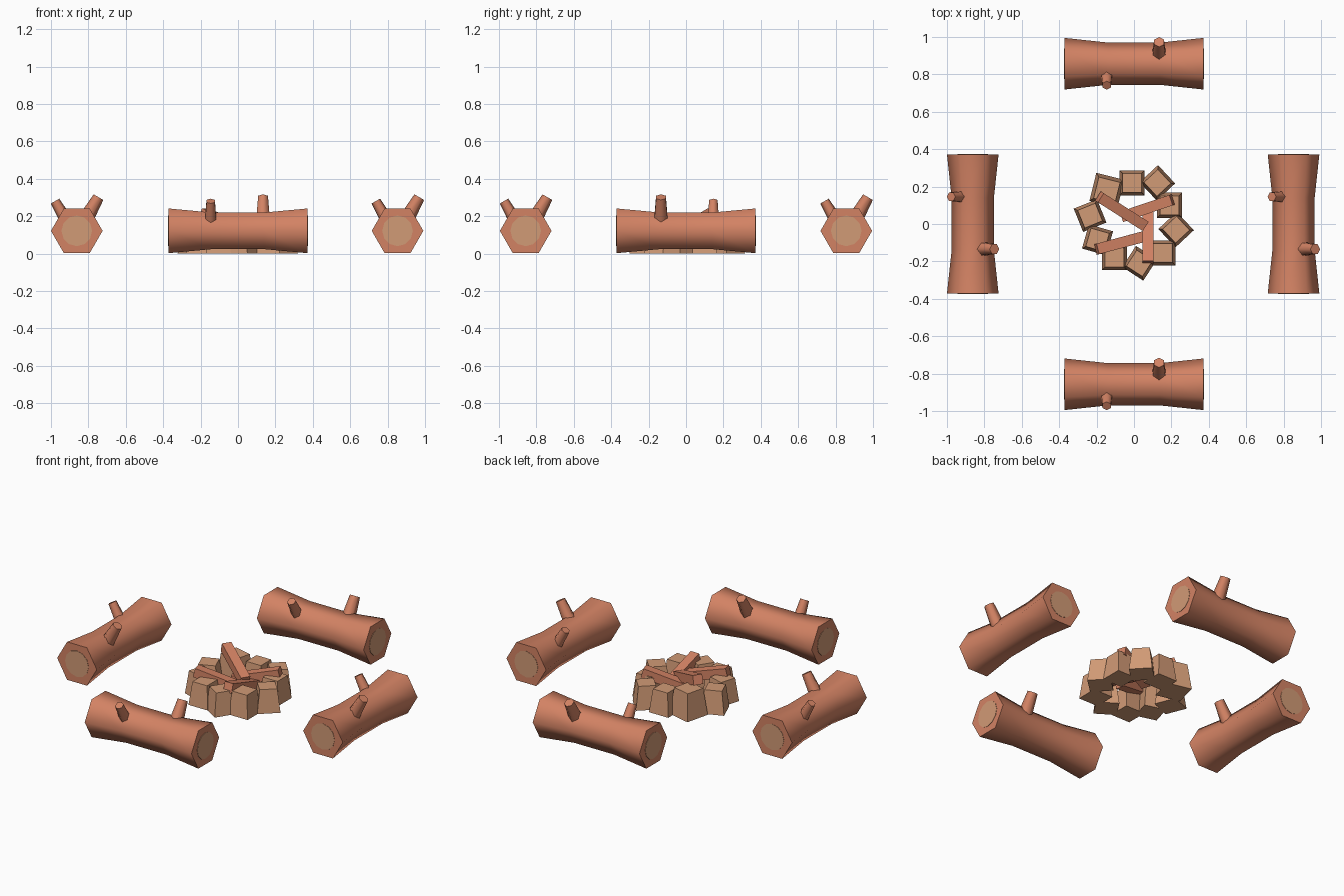
import bpy, bmesh, math
from mathutils import Matrix, Vector

cube = bpy.data.objects.get("Cube")
if cube:
    bpy.data.objects.remove(cube, do_unlink=True)


def material(name, rgb):
    m = bpy.data.materials.new(name)
    m.use_nodes = True
    m.diffuse_color = (*rgb, 1)
    m.node_tree.nodes["Principled BSDF"].inputs["Base Color"].default_value = (*rgb, 1)
    return m


BARK = material("reddish bark", (0.65, 0.225, 0.127))
TAN = material("pale tan", (0.64, 0.325, 0.18))
X, Y, Z = Vector((1, 0, 0)), Vector((0, 1, 0)), Vector((0, 0, 1))


def frame(origin, y_axis, z_axis):
    """Placement whose local z runs along z_axis."""
    x_axis = y_axis.cross(z_axis)
    m = Matrix((x_axis, y_axis, z_axis)).transposed().to_4x4()
    m.translation = origin
    return m


def loft(name, sections, sides, mat, place, phase=0.0, smooth=False):
    """Capped n-sided solid through (height, radius) sections."""
    bm = bmesh.new()
    angles = [phase + 2 * math.pi * i / sides for i in range(sides)]
    rings = [[bm.verts.new((r * math.cos(a), r * math.sin(a), h)) for a in angles]
             for h, r in sections]
    for low, high in zip(rings, rings[1:]):
        for i in range(sides):
            j = (i + 1) % sides
            bm.faces.new((low[i], low[j], high[j], high[i]))
    bm.faces.new(rings[0][::-1])
    bm.faces.new(rings[-1])
    bm.transform(place)
    mesh = bpy.data.meshes.new(name)
    bm.to_mesh(mesh)
    bm.free()
    mesh.materials.append(mat)
    obj = bpy.data.objects.new(name, mesh)
    bpy.context.collection.objects.link(obj)
    if smooth:
        bpy.ops.object.select_all(action='DESELECT')
        obj.select_set(True)
        bpy.context.view_layer.objects.active = obj
        bpy.ops.object.shade_smooth_by_angle(angle=math.radians(65))
    return obj


# Four seating logs, each with two branch stubs and pale cut ends
HALF = 0.372


def seat_log(side, centre, turn):
    base = Matrix.Translation((*centre, 0.122)) @ Matrix.Rotation(turn, 4, 'Z')
    loft(side + "_log", [(-HALF, 0.138), (-0.14, 0.113), (0.14, 0.113), (HALF, 0.138)],
         6, BARK, base @ frame(Vector(), Z, X), smooth=True)
    for end, sign in (("a", 1), ("b", -1)):
        loft(f"{side}_log_cut_end_{end}", [(-0.002, 0.082), (0.002, 0.082)], 12, TAN,
             base @ frame(X * sign * HALF, Z, X * sign))
    for size, tip, lean, r in (("tall", (0.134, 0.116, 0.18), 1, 0.03),
                               ("short", (-0.146, -0.116, 0.159), -1, 0.026)):
        d = Vector((0, lean * 0.5, math.sqrt(0.75)))
        loft(f"{side}_log_{size}_stub", [(-0.14, r * 1.38), (0, r)], 6, BARK,
             base @ frame(Vector(tip), X, d), smooth=True)


seat_log("back", (0, 0.857), 0)
seat_log("front", (0, -0.857), 0)
seat_log("right", (-0.862, 0), -math.pi / 2)
seat_log("left", (0.853, 0), -math.pi / 2)

# Ring of tapered stones: x, y, turn in degrees, scale
STONES = [(-0.01, 0.22, 0, 1), (0.125, 0.22, 43, 1), (0.19, 0.1, 0, 1),
          (0.225, -0.03, 43, 1), (0.155, -0.155, 0, 1), (0.03, -0.21, -33, 1),
          (-0.105, -0.18, 0, 1), (-0.195, -0.085, -16, 1), (-0.235, 0.045, 22, 1),
          (-0.145, 0.18, -14, 1.15)]
for i, (x, y, deg, s) in enumerate(STONES, 1):
    place = (Matrix.Translation((x, y, 0)) @ Matrix.Rotation(math.radians(deg), 4, 'Z')
             @ Matrix.Scale(s, 4))
    loft(f"ring_stone_{i}", [(0, 0.095), (0.145, 0.072)], 4, TAN, place, math.pi / 4)

# Firewood sticks leaning inward from the stones: outer end, inner end
STICKS = [((-0.185, 0.145, 0.215), (0.055, -0.008, 0.12)),
          ((0.205, 0.13, 0.16), (-0.06, 0.04, 0.085)),
          ((-0.2, -0.135, 0.165), (0.05, -0.068, 0.1)),
          ((0.075, -0.205, 0.16), (0.075, 0.075, 0.075))]
for i, (outer, inner) in enumerate(STICKS, 1):
    a, b = Vector(outer), Vector(inner)
    d = (b - a).normalized()
    loft(f"firewood_stick_{i}", [(0, 0.041), ((b - a).length, 0.041)], 4, BARK,
         frame(a, Z.cross(d).normalized(), d), math.pi / 4)
